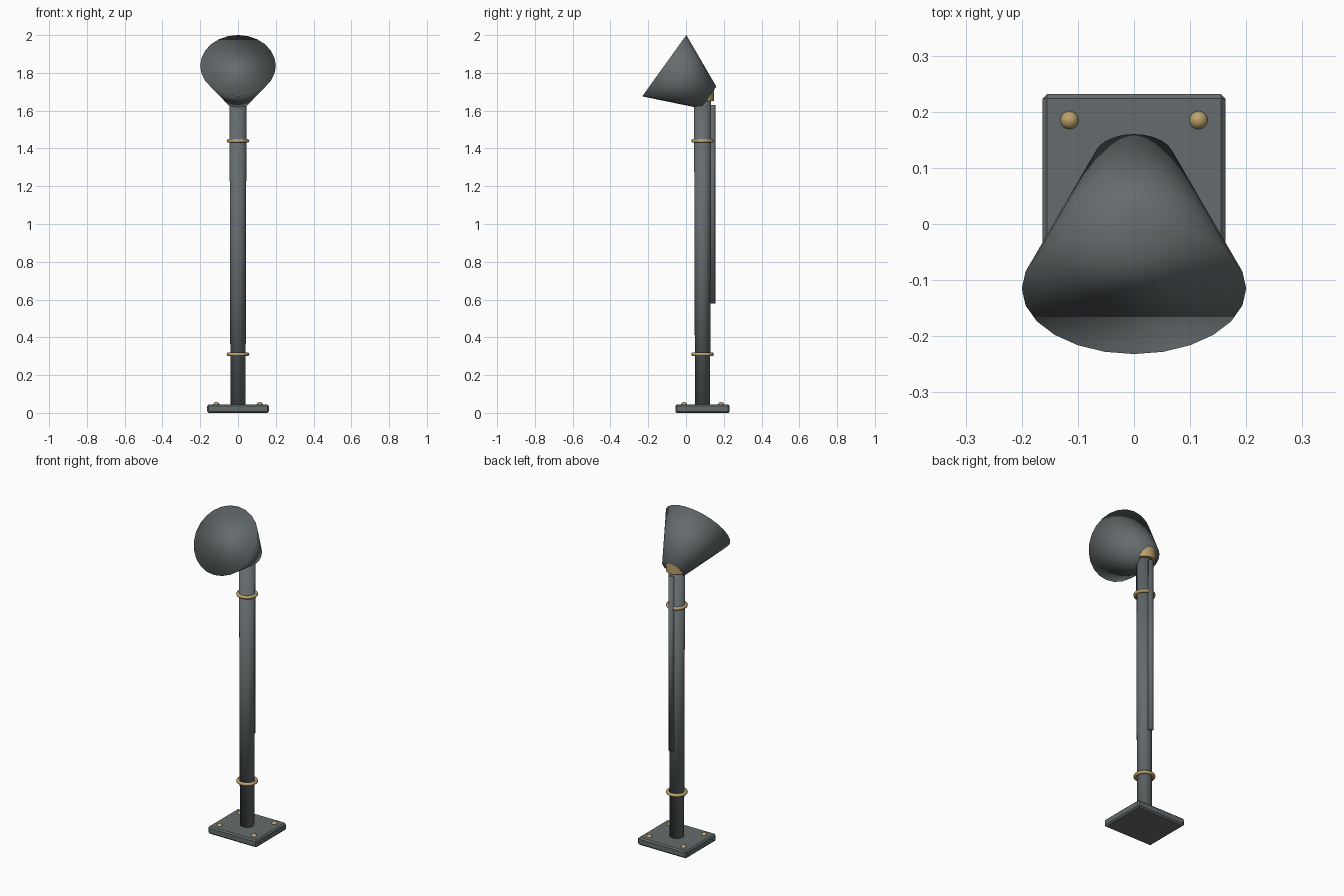
import bpy
import math

cube = bpy.data.objects.get("Cube")
if cube:
    bpy.data.objects.remove(cube, do_unlink=True)

POLE_Y = 0.0875


def make_material(name, rgb, metallic=0.0):
    mat = bpy.data.materials.new(name)
    mat.use_nodes = True
    mat.diffuse_color = (*rgb, 1)
    bsdf = mat.node_tree.nodes["Principled BSDF"]
    bsdf.inputs["Base Color"].default_value = (*rgb, 1)
    return mat


grey = make_material("slate_grey", (0.13, 0.15, 0.155))
brass = make_material("brass", (0.50, 0.36, 0.15))


def finish(name, mat, smooth=True):
    obj = bpy.context.object
    obj.name = name
    obj.data.materials.append(mat)
    if smooth:
        bpy.ops.object.shade_smooth()
    return obj


def tapered(name, mat, r_start, r_end, length, center, tilt=0.0, sides=24):
    bpy.ops.mesh.primitive_cone_add(vertices=sides, radius1=r_start, radius2=r_end,
                                    depth=length, location=center, rotation=(tilt, 0, 0))
    return finish(name, mat)


# Base plate with chamfered edges
bpy.ops.mesh.primitive_cube_add(size=1, location=(0, POLE_Y, 0.0225))
plate = finish("base_plate", grey, smooth=False)
plate.scale = (0.326, 0.288, 0.045)
bpy.ops.object.transform_apply(location=False, rotation=False, scale=True)
bevel = plate.modifiers.new("chamfer", "BEVEL")
bevel.width = 0.008
bevel.segments = 1

# Four domed bolts at the plate corners
for side, x in (("right", -0.115), ("left", 0.115)):
    for end, dy in (("front", -0.0975), ("back", 0.0975)):
        bpy.ops.mesh.primitive_uv_sphere_add(segments=16, ring_count=8, radius=0.017,
                                             location=(x, POLE_Y + dy, 0.041))
        finish(f"bolt_{end}_{side}", brass)

# Pole, widening slightly upwards
tapered("pole", grey, 0.040, 0.045, 1.63, (0, POLE_Y, 0.845))

# Cable conduit along the back of the pole
tapered("conduit", grey, 0.015, 0.015, 1.05, (0, 0.14, 1.105), sides=12)

# Brass rings around the pole
for name, z in (("lower_ring", 0.31), ("upper_ring", 1.44)):
    bpy.ops.mesh.primitive_torus_add(major_segments=32, minor_segments=10, major_radius=0.05,
                                     minor_radius=0.01, location=(0, POLE_Y, z))
    finish(name, brass)

# Brass collar where the head meets the pole
tapered("collar", brass, 0.061, 0.061, 0.08, (0, POLE_Y, 1.69))
bpy.ops.object.shade_smooth_by_angle(angle=math.radians(40))

# Flared head: wide closed mouth faces forward and up, narrow end sits on the pole
axis = (0.812, -0.584)
length = 0.288
tapered("head", grey, 0.2, 0.071, length,
        (0, -0.115 + axis[0] * length / 2, 1.838 + axis[1] * length / 2),
        tilt=math.atan2(-axis[0], axis[1]))
